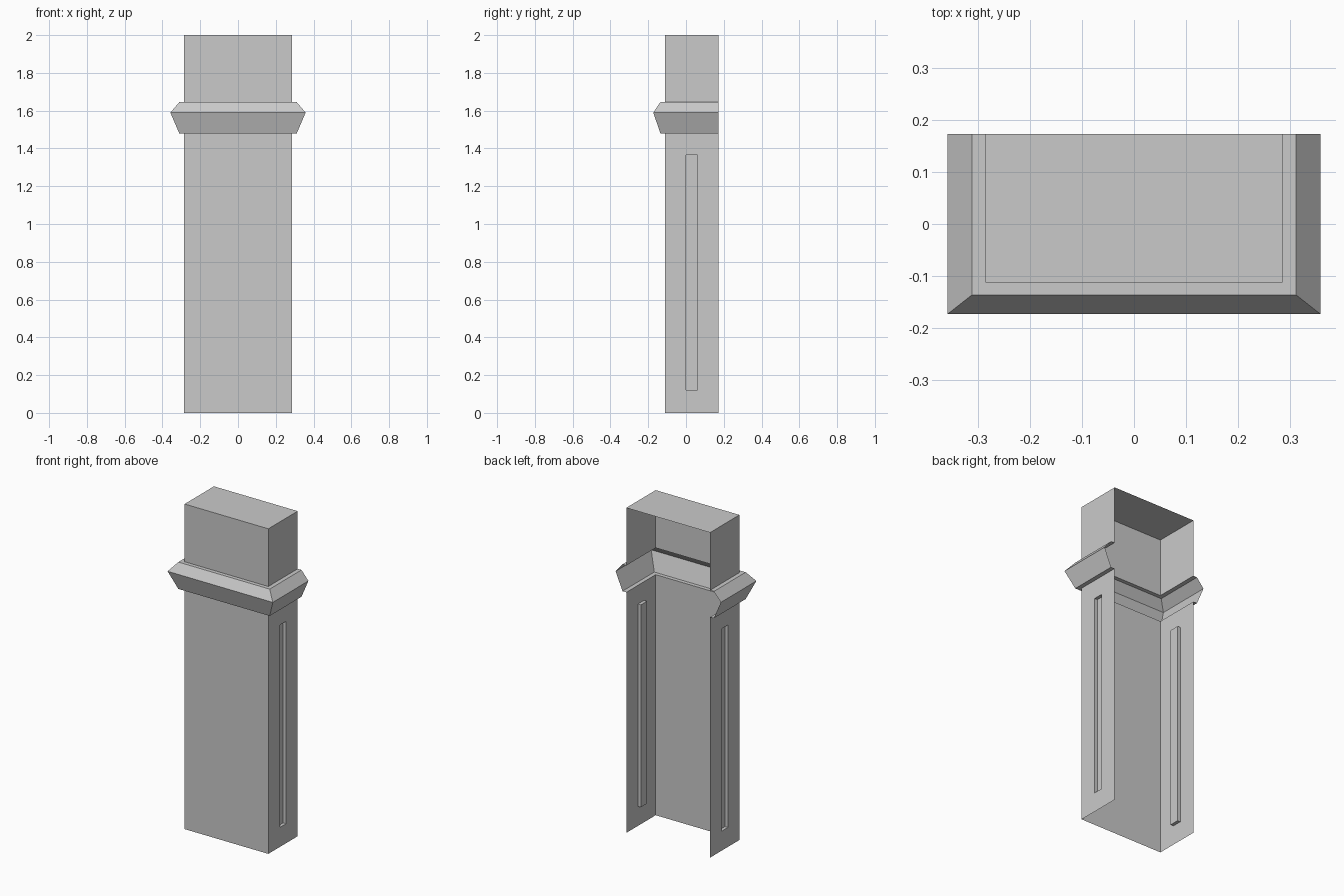
import bpy
import bmesh
from mathutils import Vector

cube = bpy.data.objects.get("Cube")
if cube:
    bpy.data.objects.remove(cube, do_unlink=True)

HALF_X, FRONT, BACK = 0.285, -0.112, 0.173
BAND_LOW, BAND_MID, BAND_TOP, HEIGHT = 1.48, 1.59, 1.645, 2.0

grey = bpy.data.materials.new("plain grey")
grey.use_nodes = True
colour = (0.59, 0.59, 0.59, 1)
grey.diffuse_color = colour
grey.node_tree.nodes["Principled BSDF"].inputs["Base Color"].default_value = colour


def sweep(bm, profile):
    """Sweep (x offset, y offset, z) steps around the three walls, open at the back."""
    rings = []
    for dx, dy, z in profile:
        x, y = HALF_X + dx, FRONT - dy
        corners = [(-x, BACK), (-x, y), (x, y), (x, BACK)]
        rings.append([bm.verts.new((cx, cy, z)) for cx, cy in corners])
    for low, high in zip(rings, rings[1:]):
        for i in range(3):
            bm.faces.new((low[i], low[i + 1], high[i + 1], high[i]))
    return rings


def finish(bm, name):
    bm.normal_update()
    mesh = bpy.data.meshes.new(name)
    bm.to_mesh(mesh)
    bm.free()
    mesh.materials.append(grey)
    bpy.context.collection.objects.link(bpy.data.objects.new(name, mesh))


# Lower shaft, with a narrow recessed slot in each side wall
SLOT_Y, SLOT_Z, SLOT_DEPTH = (0.0, 0.06), (0.12, 1.365), 0.02
bm = bmesh.new()
sweep(bm, [(0, 0, 0), (0, 0, BAND_LOW)])
bm.normal_update()
cuts = [(Vector((0, y, 0)), Vector((0, 1, 0))) for y in SLOT_Y]
cuts += [(Vector((0, 0, z)), Vector((0, 0, 1))) for z in SLOT_Z]
for point, normal in cuts:
    sides = [f for f in bm.faces if abs(f.normal.x) > 0.9]
    geom = set(sides)
    for f in sides:
        geom.update(f.edges)
        geom.update(f.verts)
    bmesh.ops.bisect_plane(bm, geom=list(geom), plane_co=point, plane_no=normal)
    bm.normal_update()
for side in (-1, 1):
    slot = []
    for f in bm.faces:
        c = f.calc_center_median()
        if (f.normal.x * side > 0.9 and SLOT_Y[0] < c.y < SLOT_Y[1]
                and SLOT_Z[0] < c.z < SLOT_Z[1]):
            slot.append(f)
    result = bmesh.ops.extrude_face_region(bm, geom=slot)
    moved = [v for v in result["geom"] if isinstance(v, bmesh.types.BMVert)]
    bmesh.ops.translate(bm, verts=moved, vec=(-side * SLOT_DEPTH, 0, 0))
    left_over = [f for f in slot if f.is_valid]
    if left_over:
        bmesh.ops.delete(bm, geom=left_over, context="FACES_ONLY")
finish(bm, "lower_shaft")

# Hollow bevelled band around the shaft
bm = bmesh.new()
sweep(bm, [(0, 0, BAND_LOW), (0.026, 0.024, BAND_LOW), (0.073, 0.061, BAND_MID),
           (0.026, 0.024, BAND_TOP), (0, 0, BAND_TOP)])
finish(bm, "bevelled_band")

# Upper shaft, closed on top
bm = bmesh.new()
rings = sweep(bm, [(0, 0, BAND_TOP), (0, 0, HEIGHT)])
bm.faces.new(rings[-1])
finish(bm, "upper_shaft")
